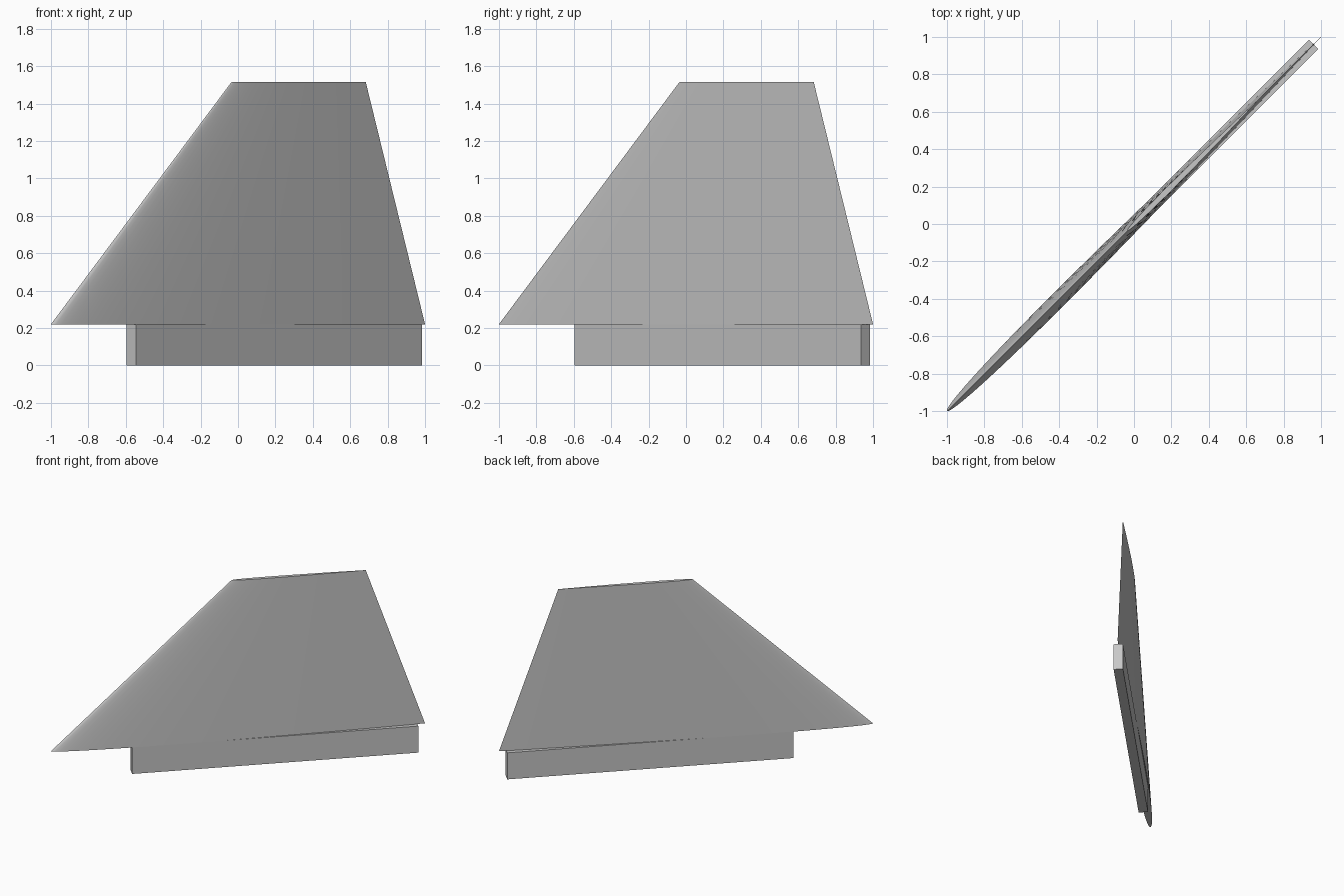
import bpy, bmesh, math
from mathutils import Matrix

if "Cube" in bpy.data.objects:
    bpy.data.objects.remove(bpy.data.objects["Cube"])

TURN = Matrix.Rotation(math.radians(45), 4, 'Z')   # the fin stands on the diagonal
R2 = math.sqrt(2)
N = 32                                              # chord steps per side

grey = bpy.data.materials.new("light grey")
grey.diffuse_color = (0.57, 0.57, 0.57, 1)
grey.use_nodes = True
grey.node_tree.nodes["Principled BSDF"].inputs["Base Color"].default_value = grey.diffuse_color


def make_object(name, bm):
    bmesh.ops.recalc_face_normals(bm, faces=bm.faces)
    bm.transform(TURN)
    mesh = bpy.data.meshes.new(name)
    bm.to_mesh(mesh)
    bm.free()
    mesh.materials.append(grey)
    obj = bpy.data.objects.new(name, mesh)
    bpy.context.collection.objects.link(obj)
    return obj


def half_thickness(t, ratio=0.03):
    """Symmetric aerofoil with a closed trailing edge, per unit chord."""
    return 5 * ratio * (0.2969 * math.sqrt(t) - 0.126 * t - 0.3516 * t**2
                        + 0.2843 * t**3 - 0.1036 * t**4)


def section(bm, lead, trail, z):
    """Closed aerofoil ring, cosine spaced from nose to tail and back."""
    chord = trail - lead
    ring = []
    for i in range(2 * N):
        t = (1 - math.cos(math.pi * i / N)) / 2
        side = 1 if i < N else -1
        y = 0 if i in (0, N) else side * half_thickness(t) * chord
        ring.append(bm.verts.new((lead + t * chord, y, z)))
    return ring


# Tapered, swept fin blade lofted from root to tip
bm = bmesh.new()
root = section(bm, -1.0 * R2, 1.0 * R2, 0.22)
tip = section(bm, -0.035 * R2, 0.683 * R2, 1.515)
for i in range(2 * N):
    j = (i + 1) % (2 * N)
    bm.faces.new((root[i], root[j], tip[j], tip[i]))
bm.faces.new(root)
bm.faces.new(tip)
blade = make_object("fin_blade", bm)
bpy.context.view_layer.objects.active = blade
blade.select_set(True)
bpy.ops.object.shade_smooth_by_angle(angle=math.radians(35))
blade.select_set(False)

# Flat mounting tab under the root
x0, x1, thick, top = -0.57 * R2, 0.96 * R2, 0.05 * R2, 0.218
bm = bmesh.new()
bmesh.ops.create_cube(bm, size=1)
bmesh.ops.scale(bm, vec=(x1 - x0, thick, top), verts=bm.verts)
bmesh.ops.translate(bm, vec=((x0 + x1) / 2, 0, top / 2), verts=bm.verts)
make_object("mounting_tab", bm)
